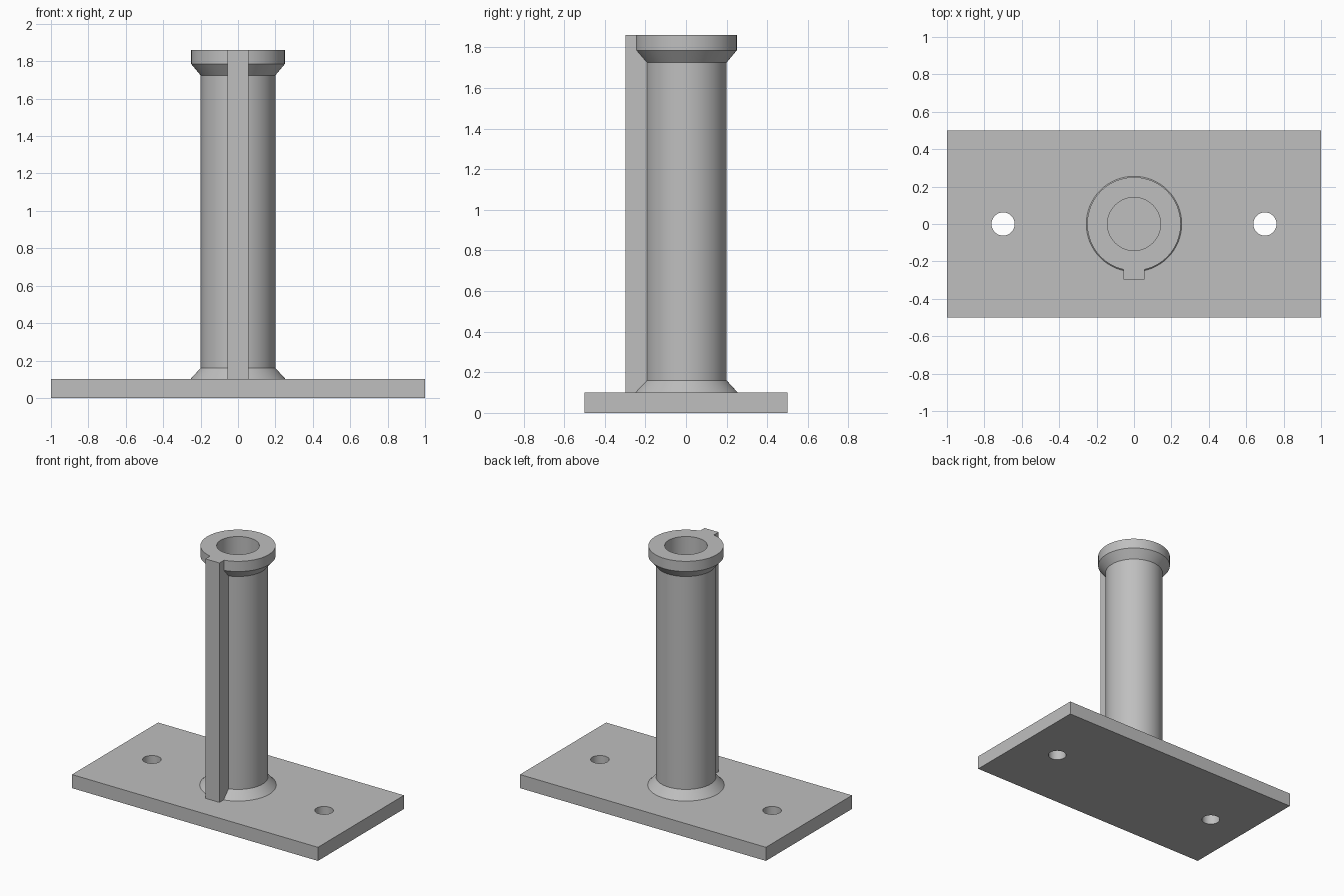
import bpy, bmesh, math
from mathutils import Matrix

cube = bpy.data.objects.get("Cube")
if cube:
    bpy.data.objects.remove(cube, do_unlink=True)

SEGMENTS = 96
PLATE_TOP = 0.10
POST_TOP = 1.86

grey = bpy.data.materials.new("plain_grey")
grey.use_nodes = True
colour = (0.52, 0.52, 0.52, 1)
grey.diffuse_color = colour
grey.node_tree.nodes["Principled BSDF"].inputs["Base Color"].default_value = colour


def make_object(name, bm):
    bmesh.ops.recalc_face_normals(bm, faces=bm.faces)
    mesh = bpy.data.meshes.new(name)
    bm.to_mesh(mesh)
    bm.free()
    obj = bpy.data.objects.new(name, mesh)
    bpy.context.collection.objects.link(obj)
    mesh.materials.append(grey)
    return obj


def box(name, low, high):
    bm = bmesh.new()
    bmesh.ops.create_cube(bm, size=1)
    for v in bm.verts:
        v.co = [(a + b) / 2 + c * (b - a) for a, b, c in zip(low, high, v.co)]
    return make_object(name, bm)


def lathe(name, profile):
    """Spin (radius, z) points, starting and ending on the axis, about z."""
    bm = bmesh.new()
    verts = [bm.verts.new((r, 0, z)) for r, z in profile]
    edges = [bm.edges.new(pair) for pair in zip(verts, verts[1:])]
    bmesh.ops.spin(bm, geom=verts + edges, cent=(0, 0, 0), axis=(0, 0, 1),
                   angle=math.tau, steps=SEGMENTS)
    bmesh.ops.remove_doubles(bm, verts=bm.verts, dist=0.0001)
    return make_object(name, bm)


def combine(target, tool, operation):
    """Apply a boolean and remove the tool object."""
    mod = target.modifiers.new(operation.lower(), "BOOLEAN")
    mod.operation = operation
    mod.solver = "EXACT"
    mod.object = tool
    bpy.context.view_layer.objects.active = target
    bpy.ops.object.modifier_apply(modifier=mod.name)
    bpy.data.objects.remove(tool, do_unlink=True)


# Base plate with two bolt holes
plate = box("base_plate", (-1, -0.5, 0), (1, 0.5, PLATE_TOP))
for side in (-1, 1):
    bm = bmesh.new()
    bmesh.ops.create_cone(bm, cap_ends=True, segments=48, radius1=0.062, radius2=0.062,
                          depth=0.5, matrix=Matrix.Translation((side * 0.7, 0, 0)))
    combine(plate, make_object("hole_cutter", bm), "DIFFERENCE")

# Hollow post with flared foot and collar
post = lathe("hollow_post", [
    (0, PLATE_TOP - 0.02), (0.255, PLATE_TOP - 0.02), (0.255, PLATE_TOP),
    (0.2, 0.16), (0.2, 1.725), (0.25, 1.785), (0.25, POST_TOP),
    (0.142, POST_TOP), (0.142, PLATE_TOP), (0, PLATE_TOP)])

# Square key running up the front of the post
key = box("front_key", (-0.057, -0.297, PLATE_TOP - 0.01), (0.057, -0.17, POST_TOP))
combine(post, key, "UNION")

# Smooth the round walls and keep the machined edges crisp
for obj in (plate, post):
    bpy.ops.object.select_all(action="DESELECT")
    obj.select_set(True)
    bpy.context.view_layer.objects.active = obj
    bpy.ops.object.shade_smooth_by_angle(angle=math.radians(30))
